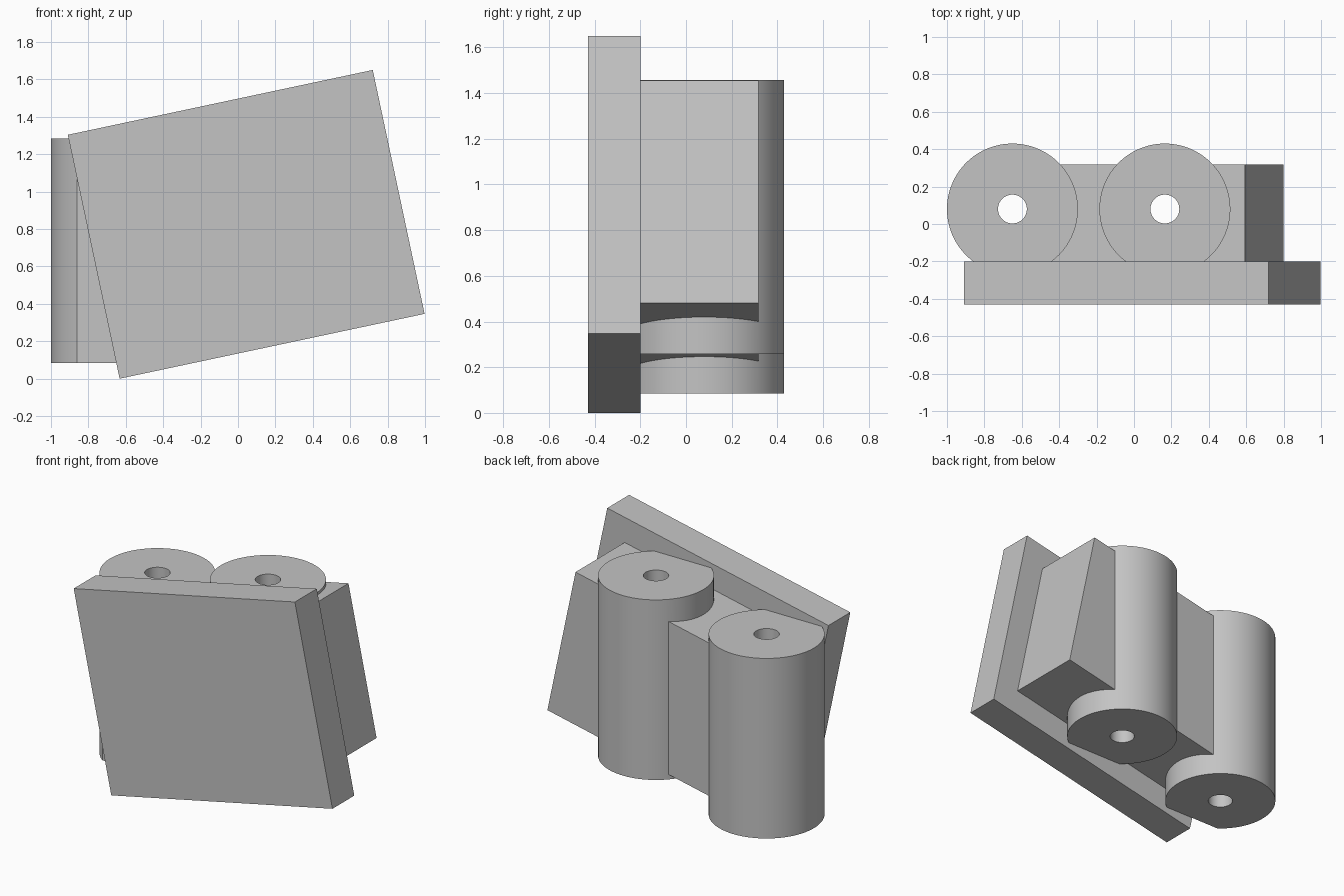
import bpy, bmesh, math
from mathutils import Vector

cube = bpy.data.objects.get("Cube")
if cube:
    bpy.data.objects.remove(cube, do_unlink=True)

TILT = math.radians(12)
BACK_OF_PLATE = -0.2
SIDES = 96

grey = bpy.data.materials.new("light_grey")
grey.use_nodes = True
grey.diffuse_color = (0.55, 0.55, 0.55, 1)
grey.node_tree.nodes["Principled BSDF"].inputs["Base Color"].default_value = (0.55, 0.55, 0.55, 1)


def prism(name, outline, sweep):
    """Solid made by sweeping a flat outline along a vector."""
    bm = bmesh.new()
    face = bm.faces.new([bm.verts.new(p) for p in outline])
    swept = bmesh.ops.extrude_face_region(bm, geom=[face])["geom"]
    moved = [v for v in swept if isinstance(v, bmesh.types.BMVert)]
    bmesh.ops.translate(bm, verts=moved, vec=sweep)
    bmesh.ops.recalc_face_normals(bm, faces=bm.faces)
    mesh = bpy.data.meshes.new(name)
    bm.to_mesh(mesh)
    bm.free()
    mesh.materials.append(grey)
    obj = bpy.data.objects.new(name, mesh)
    bpy.context.collection.objects.link(obj)
    return obj


def tilted_slab(name, corner, width, height, y0, y1):
    """Rectangle leaning by TILT from its lower left corner, with thickness in y."""
    along = Vector((math.cos(TILT), 0, math.sin(TILT))) * width
    up = Vector((-math.sin(TILT), 0, math.cos(TILT))) * height
    start = Vector((corner[0], y0, corner[1]))
    outline = [start, start + along, start + along + up, start + up]
    return prism(name, outline, (0, y1 - y0, 0))


def round_bar(name, centre, radius, z0, z1):
    """Upright cylinder, cut flat where it meets the plate."""
    flat = centre[1] - BACK_OF_PLATE
    start, span = -math.pi / 2, 2 * math.pi
    closed = radius > flat
    if closed:
        half = math.acos(flat / radius)
        start, span = start + half, span - 2 * half
    steps = SIDES if closed else SIDES - 1
    outline = []
    for i in range(SIDES):
        a = start + span * i / (SIDES - 1 if closed else SIDES)
        outline.append((centre[0] + radius * math.cos(a),
                        centre[1] + radius * math.sin(a), z0))
    return prism(name, outline, (0, 0, z1 - z0))


def combine(target, other, operation):
    mod = target.modifiers.new(operation.lower(), 'BOOLEAN')
    mod.operation = operation
    mod.solver = 'EXACT'
    mod.object = other
    bpy.context.view_layer.objects.active = target
    bpy.ops.object.modifier_apply(modifier=mod.name)
    bpy.data.objects.remove(other, do_unlink=True)


# Leaning front plate
tilted_slab("front_plate", (-0.633, 0), 1.667, 1.333, -0.43, BACK_OF_PLATE)

# Leaning block that carries the two barrels
body = tilted_slab("barrel_block", (-0.504, 0.203), 1.333, 0.997, BACK_OF_PLATE, 0.317)

# Two upright barrels, then a bore through each
barrels = [((-0.65, 0.08), 0.085), ((0.165, 0.08), 0.257)]
for centre, bottom in barrels:
    combine(body, round_bar("barrel", centre, 0.35, bottom, bottom + 1.2), 'UNION')
for centre, bottom in barrels:
    combine(body, round_bar("bore", centre, 0.077, bottom - 0.2, bottom + 1.5), 'DIFFERENCE')

bpy.ops.object.select_all(action='DESELECT')
body.select_set(True)
bpy.context.view_layer.objects.active = body
bpy.ops.object.shade_smooth_by_angle(angle=math.radians(30))
